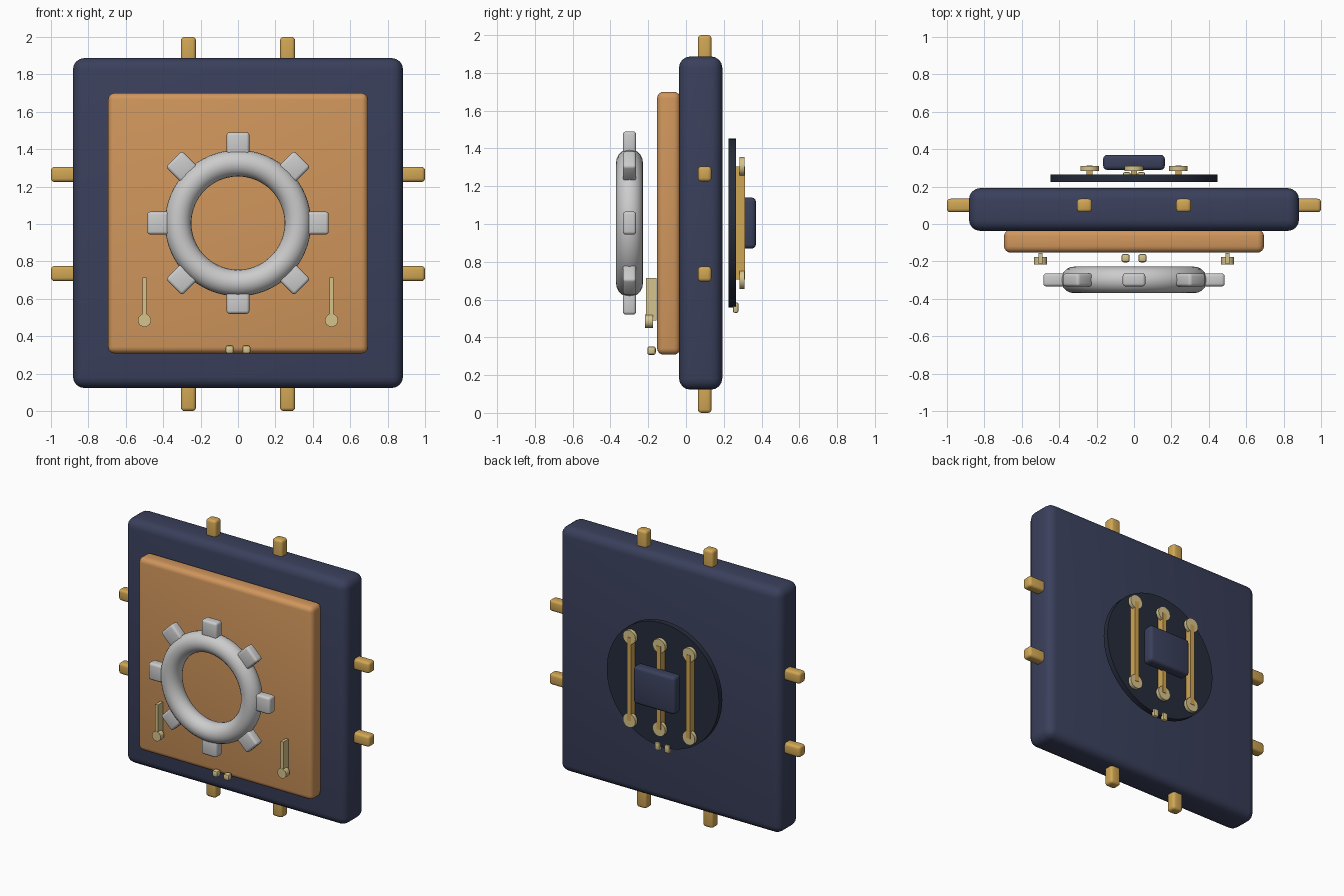
import bpy, math
from mathutils import Matrix, Vector

if "Cube" in bpy.data.objects:
    bpy.data.objects.remove(bpy.data.objects["Cube"])

CZ = 1.005  # height of the centre of the panel


def mat(name, r, g, b):
    m = bpy.data.materials.new(name)
    lin = [((c / 255 + 0.055) / 1.055) ** 2.4 for c in (r, g, b)]
    m.diffuse_color = (*lin, 1)
    m.use_nodes = True
    m.node_tree.nodes["Principled BSDF"].inputs["Base Color"].default_value = m.diffuse_color
    return m


NAVY = mat("navy", 58, 64, 92)
DARK = mat("dark", 38, 44, 60)
ORANGE = mat("orange", 208, 150, 92)
GOLD = mat("gold", 208, 166, 84)
PALE = mat("pale_brass", 214, 196, 140)
SILVER = mat("silver", 218, 218, 214)


def finish(ob, name, m):
    ob.name = name
    ob.data.materials.append(m)
    bpy.ops.object.shade_smooth_by_angle(angle=math.radians(35))
    return ob


def box(name, m, lo, hi, bevel=0.0, segs=3):
    """Box between two corners with rounded edges."""
    lo, hi = Vector(lo), Vector(hi)
    bpy.ops.mesh.primitive_cube_add(size=1)
    ob = bpy.context.object
    ob.data.transform(Matrix.Translation((lo + hi) / 2) @ Matrix.Diagonal((*(hi - lo), 1)))
    if bevel:
        b = ob.modifiers.new("bevel", "BEVEL")
        b.width, b.segments = bevel, segs
        bpy.ops.object.modifier_apply(modifier="bevel")
    return finish(ob, name, m)


def disc(name, m, x, z, r, y0, y1, n):
    """Cylinder lying along y."""
    bpy.ops.mesh.primitive_cylinder_add(vertices=n, radius=r, depth=y1 - y0)
    ob = bpy.context.object
    ob.data.transform(Matrix.Translation((x, (y0 + y1) / 2, z)) @ Matrix.Rotation(math.pi / 2, 4, 'X'))
    return finish(ob, name, m)


# Main slab and front panel
box("body", NAVY, (-0.882, -0.037, CZ - 0.882), (0.882, 0.192, CZ + 0.882), 0.06, 4)
box("front_panel", ORANGE, (-0.695, -0.153, CZ - 0.697), (0.695, -0.03, CZ + 0.695), 0.035, 4)

# Two pins on each of the four edges
for k in range(4):
    for s in (-1, 1):
        pin = box("edge_pin", GOLD, (s * 0.265 - 0.04, 0.063, 0.82), (s * 0.265 + 0.04, 0.135, 1.0), 0.018)
        pin.data.transform(Matrix.Translation((0, 0, 1.0)) @ Matrix.Rotation(k * math.pi / 2, 4, 'Y'))

# Toothed ring in front of the panel
bpy.ops.mesh.primitive_torus_add(major_radius=0.32, minor_radius=0.071, major_segments=64, minor_segments=20)
ring = bpy.context.object
ring.data.transform(Matrix.Translation((0, -0.299, CZ)) @ Matrix.Rotation(math.pi / 2, 4, 'X'))
finish(ring, "gear_ring", SILVER)
for k in range(8):
    tooth = box("gear_tooth", SILVER, (-0.061, -0.334, 0.365), (0.061, -0.264, 0.485), 0.016)
    tooth.data.transform(Matrix.Translation((0, 0, CZ)) @ Matrix.Rotation(k * math.pi / 4, 4, 'Y'))

for s in (-1, 1):
    # Front levers and studs
    box("front_lever", PALE, (s * 0.5 - 0.011, -0.213, 0.49), (s * 0.5 + 0.011, -0.156, 0.713))
    disc("front_lever_knob", PALE, s * 0.5, 0.485, 0.035, -0.216, -0.176, 24)
    box("front_stud", PALE, (s * 0.045 - 0.022, -0.205, 0.307), (s * 0.045 + 0.022, -0.16, 0.352), 0.012, 2)
    # Studs at the bottom of the back plate
    box("back_stud", PALE, (s * 0.039 - 0.02, 0.248, 0.53), (s * 0.039 + 0.02, 0.277, 0.585), 0.008, 2)

# Round back plate with three rods and their end caps
disc("back_plate", DARK, 0, CZ, 0.447, 0.225, 0.264, 64)
for x in (-0.237, 0, 0.237):
    box("back_rod", GOLD, (x - 0.016, 0.262, 0.705), (x + 0.016, 0.313, 1.305))
    for z in (0.705, 1.305):
        disc("back_rod_cap", PALE, x, z, 0.05, 0.284, 0.31, 24)

# Block over the middle of the rods
box("back_block", NAVY, (-0.165, 0.289, CZ - 0.135), (0.165, 0.37, CZ + 0.135), 0.022)
